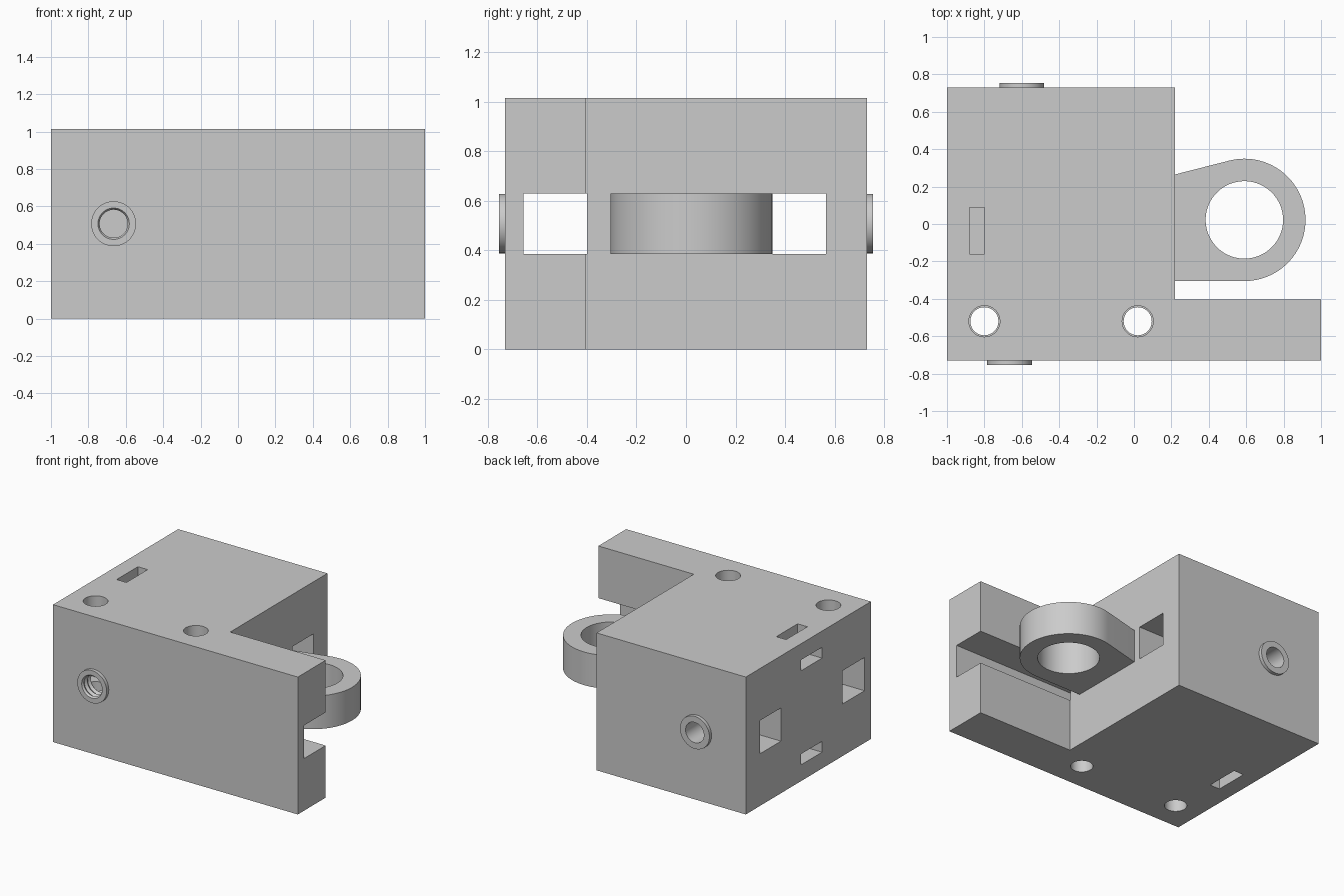
import bpy, bmesh, math
from mathutils import Matrix, Vector

cube = bpy.data.objects.get("Cube")
if cube:
    bpy.data.objects.remove(cube, do_unlink=True)

# Single plain colour
grey = bpy.data.materials.new("plain_grey")
grey.use_nodes = True
COLOUR = (0.6, 0.6, 0.6, 1)
grey.diffuse_color = COLOUR
grey.node_tree.nodes["Principled BSDF"].inputs["Base Color"].default_value = COLOUR

H = 1.015               # block height
Z0, Z1 = 0.385, 0.63    # channel and lug levels
MID = (Z0 + Z1) / 2


def finish(bm, name):
    bmesh.ops.recalc_face_normals(bm, faces=bm.faces)
    mesh = bpy.data.meshes.new(name)
    bm.to_mesh(mesh)
    bm.free()
    mesh.materials.append(grey)
    ob = bpy.data.objects.new(name, mesh)
    bpy.context.collection.objects.link(ob)
    return ob


def prism(name, outline, low, high):
    """Extrude an xy outline from low to high."""
    bm = bmesh.new()
    face = bm.faces.new([bm.verts.new((x, y, low)) for x, y in outline])
    side = bmesh.ops.extrude_face_region(bm, geom=[face])["geom"]
    bmesh.ops.translate(bm, vec=(0, 0, high - low),
                        verts=[v for v in side if isinstance(v, bmesh.types.BMVert)])
    return finish(bm, name)


def box(name, x, y, z):
    return prism(name, [(x[0], y[0]), (x[1], y[0]), (x[1], y[1]), (x[0], y[1])], *z)


def cylinder(name, radius, start, end, sides=64):
    """Cylinder between two points."""
    start, end = Vector(start), Vector(end)
    axis = end - start
    bm = bmesh.new()
    bmesh.ops.create_cone(
        bm, cap_ends=True, segments=sides, radius1=radius, radius2=radius, depth=axis.length,
        matrix=Matrix.Translation((start + end) / 2) @ axis.to_track_quat("Z", "Y").to_matrix().to_4x4())
    return finish(bm, name)


def combine(target, tool, operation="DIFFERENCE"):
    mod = target.modifiers.new("cut", "BOOLEAN")
    mod.operation, mod.solver, mod.object = operation, "EXACT", tool
    bpy.context.view_layer.objects.active = target
    bpy.ops.object.modifier_apply(modifier=mod.name)
    bpy.data.objects.remove(tool, do_unlink=True)


# L-shaped main block
block = prism("block", [(-1, -0.73), (1, -0.73), (1, -0.405), (0.22, -0.405),
                        (0.22, 0.73), (-1, 0.73)], 0, H)

# Raised collars around the side ports
FRONT_X, BACK_X = -0.665, -0.6
for x, sign in ((FRONT_X, -1), (BACK_X, 1)):
    combine(block, cylinder("collar", 0.12, (x, sign * 0.7, MID), (x, sign * 0.755, MID)), "UNION")

# Two square channels running the whole length
for y in ((-0.655, -0.4), (0.32, 0.565)):
    combine(block, box("channel", (-1.1, 1.1), y, (Z0, Z1)))

# Back port, plain bore into its channel
combine(block, cylinder("back_bore", 0.075, (BACK_X, 0.5, MID), (BACK_X, 0.8, MID)))

# Front port, bore with thread grooves
bm = bmesh.new()
rim, rings = 48, []
for i in range(9):
    r = 0.075 if i % 2 == 0 else 0.087
    y = -0.78 + 0.02 * i
    rings.append([bm.verts.new((FRONT_X + r * math.cos(a * math.tau / rim), y,
                                MID + r * math.sin(a * math.tau / rim))) for a in range(rim)])
for a, b in zip(rings, rings[1:]):
    for i in range(rim):
        j = (i + 1) % rim
        bm.faces.new((a[i], a[j], b[j], b[i]))
bm.faces.new(rings[0])
bm.faces.new(rings[-1])
combine(block, finish(bm, "front_bore"))

# Vertical bolt holes, slightly wider above the channel
for x in (-0.8, 0.02):
    combine(block, cylinder("bolt_hole", 0.075, (x, -0.52, -0.1), (x, -0.52, 0.5)))
    combine(block, cylinder("bolt_clearance", 0.083, (x, -0.52, 0.5), (x, -0.52, 1.1)))

# Bent strap slots joining the left end to the top and bottom
for upper in (True, False):
    for x, z in (((-1.1, -0.8), (0.12, 0.2)), ((-0.88, -0.8), (-0.1, 0.2))):
        if upper:
            z = (H - z[1], H - z[0])
        combine(block, box("strap_slot", x, (-0.16, 0.088), z))

# Side lug with a large eye
CX, CY, R = 0.59, 0.022, 0.327
first, last = -math.pi / 2, math.radians(104)
steps = 72
arc = [first + (last - first) * i / steps for i in range(steps + 1)]
lug = prism("eye_lug", [(0.22, CY - R)]
            + [(CX + R * math.cos(a), CY + R * math.sin(a)) for a in arc]
            + [(0.22, 0.265)], Z0, Z1)
combine(lug, cylinder("eye", 0.207, (CX, CY, 0.2), (CX, CY, 0.8), 96))

# Smooth round walls, keep hard edges
for ob in (block, lug):
    bpy.ops.object.select_all(action="DESELECT")
    ob.select_set(True)
    bpy.context.view_layer.objects.active = ob
    bpy.ops.object.shade_smooth_by_angle(angle=math.radians(25))
